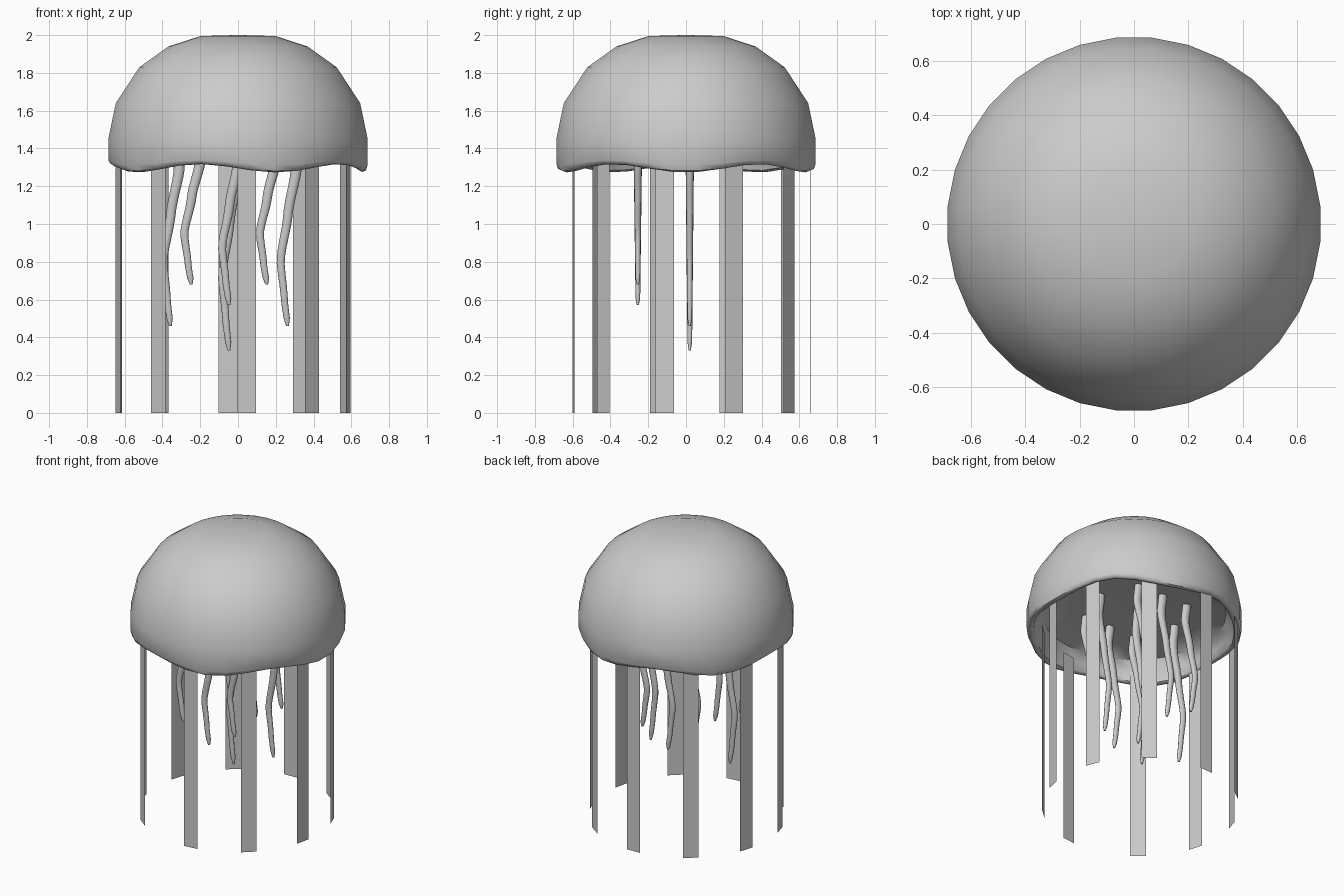
import bpy, bmesh
from math import sin, cos, pi, radians

if "Cube" in bpy.data.objects:
    bpy.data.objects.remove(bpy.data.objects["Cube"])


def loft(name, rings):
    """Skin a list of closed point rings, capping both ends."""
    bm = bmesh.new()
    vr = [[bm.verts.new(p) for p in ring] for ring in rings]
    n = len(vr[0])
    for a, b in zip(vr, vr[1:]):
        for i in range(n):
            j = (i + 1) % n
            bm.faces.new((a[i], a[j], b[j], b[i]))
    bm.faces.new(vr[0])
    bm.faces.new(vr[-1])
    bmesh.ops.recalc_face_normals(bm, faces=bm.faces)
    me = bpy.data.meshes.new(name)
    bm.to_mesh(me)
    bm.free()
    ob = bpy.data.objects.new(name, me)
    bpy.context.collection.objects.link(ob)
    bpy.ops.object.select_all(action='DESELECT')
    ob.select_set(True)
    bpy.context.view_layer.objects.active = ob
    bpy.ops.object.shade_smooth_by_angle(angle=radians(50))
    return ob


# Bell: outer dome, wavy five-lobed lip, shallow underside (radius, z, wave)
profile = [(0.02, 2.0, 0), (0.20, 1.995, 0), (0.37, 1.94, 0), (0.525, 1.83, 0),
           (0.65, 1.64, 0), (0.69, 1.45, 0), (0.69, 1.325, 0.6),
           (0.68, 1.302, 1), (0.66, 1.295, 1), (0.642, 1.305, 1),
           (0.632, 1.36, 0.5), (0.59, 1.43, 0), (0.42, 1.455, 0), (0.02, 1.46, 0)]
angles = [2 * pi * (i + 0.5) / 32 for i in range(32)]
loft("bell", [[(r * cos(a), r * sin(a), z - 0.022 * w * cos(5 * a)) for a in angles]
              for r, z, w in profile])


# Oral arms: tapered tubes that sway sideways, (x, y, tip height)
sway = [(0, -0.015), (0.15, 0), (0.4, -0.045), (0.65, -0.085), (0.85, -0.065), (1, -0.048)]


def sway_at(t):
    for (t0, x0), (t1, x1) in zip(sway, sway[1:]):
        if t <= t1:
            k = (t - t0) / (t1 - t0)
            k = 0.5 * k + 0.5 * k * k * (3 - 2 * k)
            return x0 + (x1 - x0) * k
    return sway[-1][1]


def oral_arm(name, x, y, tip):
    top, rings = 1.45, []
    for i in range(25):
        t = i / 24
        r = 0.031 - 0.015 * t
        if i == 24:
            r *= 0.45
        rings.append([(x + sway_at(t) + r * cos(a), y + 0.75 * r * sin(a), top + (tip - top) * t)
                      for a in [2 * pi * k / 12 for k in range(12)]])
    loft(name, rings)


rows = [(-0.255, 0.2, 0.68, 0.57), (0.02, 0.31, 0.46, 0.33), (0.27, 0.2, 0.68, 0.57)]
for k, (y, x, side_tip, mid_tip) in enumerate(rows):
    oral_arm(f"oral_arm_{k}_left", -x, y, side_tip)
    oral_arm(f"oral_arm_{k}_middle", 0, y, mid_tip)
    oral_arm(f"oral_arm_{k}_right", x, y, side_tip)


# Tentacles: flat straight ribbons hanging around the lip
for k, deg in enumerate((21, 55, 92, 127, 162, 196, 231.5, 277, 312, 347)):
    a = radians(deg)
    cx, cy = -0.03 + 0.63 * cos(a), 0.03 + 0.63 * sin(a)
    dx, dy = -0.05 * sin(a), 0.05 * cos(a)
    me = bpy.data.meshes.new(f"tentacle_{k}")
    me.from_pydata([(cx - dx, cy - dy, 0), (cx + dx, cy + dy, 0),
                    (cx + dx, cy + dy, 1.37), (cx - dx, cy - dy, 1.37)], [], [(0, 1, 2, 3)])
    bpy.context.collection.objects.link(bpy.data.objects.new(f"tentacle_{k}", me))
